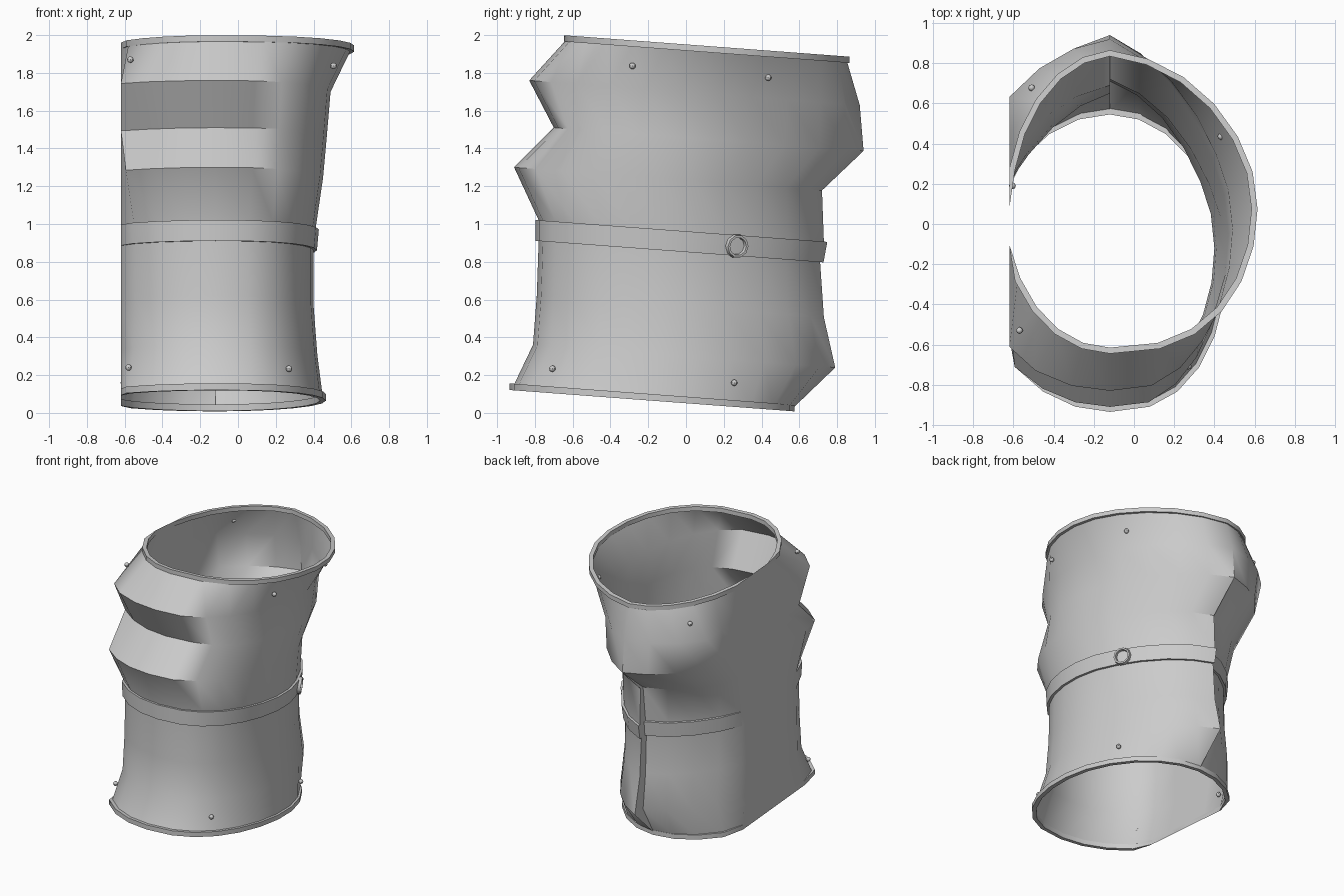
import bpy, bmesh, math
from mathutils import Vector
from mathutils.bvhtree import BVHTree

cube = bpy.data.objects.get("Cube")
if cube:
    bpy.data.objects.remove(cube, do_unlink=True)

grey = bpy.data.materials.new("light grey")
grey.use_nodes = True
COLOUR = (0.6, 0.6, 0.6, 1)
grey.diffuse_color = COLOUR
grey.node_tree.nodes["Principled BSDF"].inputs["Base Color"].default_value = COLOUR

SIDES = 24
TILT = 0.075       # every ring drops towards the back
FLAT_X = -0.62     # flattened side
CX = -0.12

# ring: height at front, front y, fold, back y, right x, left half width,
#       pull at the seam on its right side, on its left side, spread of the left pull
ROWS = [
    (0.13, -0.92, 0.00, 0.56, 0.45, 0.65, 0.00, 0.00, 40),
    (0.36, -0.81, 0.00, 0.58, 0.42, 0.61, 0.21, 0.11, 40),
    (0.62, -0.79, 0.00, 0.55, 0.40, 0.60, 0.18, 0.11, 40),
    (0.91, -0.78, 0.00, 0.54, 0.40, 0.60, 0.17, 0.11, 40),
    (1.02, -0.78, 0.00, 0.55, 0.41, 0.61, 0.18, 0.11, 40),
    (1.30, -0.82, -0.09, 0.54, 0.45, 0.67, 0.18, 0.15, 70),
    (1.51, -0.81, 0.11, 0.70, 0.47, 0.69, 0.24, 0.24, 95),
    (1.76, -0.77, -0.06, 0.72, 0.49, 0.74, 0.20, 0.20, 130),
    (1.98, -0.63, 0.00, 0.78, 0.60, 0.53, 0.07, 0.07, 100),
]


def ring(row, grow=0.0, lift=0.0):
    """Points of one tilted ring, clamped to the flat side, from seam to seam."""
    zf, yf, fold, yb, xr, wl, pull_right, pull_left, spread = row
    yc, b = (yf + yb) / 2, (yb - yf) / 2 + grow
    points = []
    for i in range(SIDES + 1):
        turn = 360 * i / SIDES
        a = math.radians(90 - turn)
        c, s = math.cos(a), math.sin(a)
        if c > 0:
            w = xr - CX + grow
            c = c ** 0.8 if s < 0 else c      # fuller at the front right
        else:
            w = (wl if s < 0 else wl * 0.95) + grow
        x, y = CX + w * c, yc + b * s
        # the cloth is drawn out to a ridge at the back seam
        y += pull_right * max(0, 1 - turn / 55) + pull_left * max(0, 1 - (360 - turn) / spread)
        # the front folds fade out towards the right
        if s < 0:
            y += fold * min(1, max(0, (turn - 112) / 50)) * min(1, -2 * s)
        x = x if x > FLAT_X + 0.025 else FLAT_X
        points.append(Vector((x, y, zf + lift - TILT * (y - yf - fold))))
    return points


def finish(name, bm):
    bmesh.ops.recalc_face_normals(bm, faces=bm.faces)
    mesh = bpy.data.meshes.new(name)
    bm.to_mesh(mesh)
    bm.free()
    obj = bpy.data.objects.new(name, mesh)
    bpy.context.collection.objects.link(obj)
    mesh.materials.append(grey)
    bpy.ops.object.select_all(action='DESELECT')
    obj.select_set(True)
    bpy.context.view_layer.objects.active = obj
    bpy.ops.object.shade_smooth_by_angle(angle=math.radians(40))
    return obj


def loft(name, rings, closed=False):
    bm = bmesh.new()
    loops = [[bm.verts.new(p) for p in r] for r in rings]
    if closed:
        loops.append(loops[0])
    for lower, upper in zip(loops, loops[1:]):
        n = len(lower)
        for i in range(n):
            j = (i + 1) % n
            bm.faces.new((lower[i], lower[j], upper[j], upper[i]))
    bmesh.ops.remove_doubles(bm, verts=bm.verts, dist=0.0005)
    return finish(name, bm)


def hoop(name, row, inner, outer, low, high):
    corners = ((inner, low), (outer, low), (outer, high), (inner, high))
    return loft(name, [ring(row, g, h) for g, h in corners], closed=True)


# Sleeve with front folds and stepped back seam
sleeve = loft("sleeve", [ring(r) for r in ROWS])
tree = BVHTree.FromPolygons([v.co for v in sleeve.data.vertices],
                            [p.vertices for p in sleeve.data.polygons])


def on_side(y, z, sign=1):
    """Point just outside the sleeve on one side, and the outward normal there."""
    spot, normal, *_ = tree.ray_cast(Vector((2 * sign, y, z)), Vector((-sign, 0, 0)))
    if normal.x * sign < 0:
        normal = -normal
    return spot + normal * 0.012, normal


# Hemmed rims
hoop("bottom_rim", ROWS[0], -0.015, 0.015, -0.01, 0.025)
hoop("top_rim", ROWS[-1], -0.015, 0.015, -0.015, 0.018)

# Strap around the middle
strap = [ring(ROWS[3], g) for g in (0.0, 0.018)] + [ring(ROWS[4], g) for g in (0.018, 0.0)]
loft("strap", strap)

# Buckle ring on the strap
bm = bmesh.new()
centre, normal = on_side(0.26, 0.885)
centre += normal * 0.012
side = normal.cross(Vector((0, 0, 1))).normalized()
up = side.cross(normal)
loops = []
for i in range(10):
    a = math.tau * i / 10
    out = side * math.cos(a) + up * math.sin(a)
    loops.append([bm.verts.new(centre + out * r + normal * h)
                  for r, h in ((0.044, -0.01), (0.065, -0.01), (0.06, 0.014), (0.048, 0.014))])
for k, here in enumerate(loops):
    there = loops[(k + 1) % 10]
    for i in range(4):
        j = (i + 1) % 4
        bm.faces.new((here[i], here[j], there[j], there[i]))
finish("buckle_ring", bm)

# Small rivets near both rims
RIVETS = {
    "top_right_front": on_side(-0.28, 1.84)[0],
    "top_right_back": on_side(0.43, 1.78)[0],
    "bottom_right_front": on_side(-0.70, 0.23)[0],
    "bottom_right_back": on_side(0.25, 0.16)[0],
    "top_left_front": (-0.57, -0.53, 1.87),
    "top_left_back": on_side(0.67, 1.76, -1)[0],
    "bottom_left_front": (-0.58, -0.65, 0.24),
    "bottom_left_back": (-0.605, 0.19, 0.16),
}
for place, spot in RIVETS.items():
    bm = bmesh.new()
    bmesh.ops.create_uvsphere(bm, u_segments=8, v_segments=6, radius=0.017)
    bmesh.ops.translate(bm, verts=bm.verts, vec=spot)
    finish("rivet_" + place, bm)
